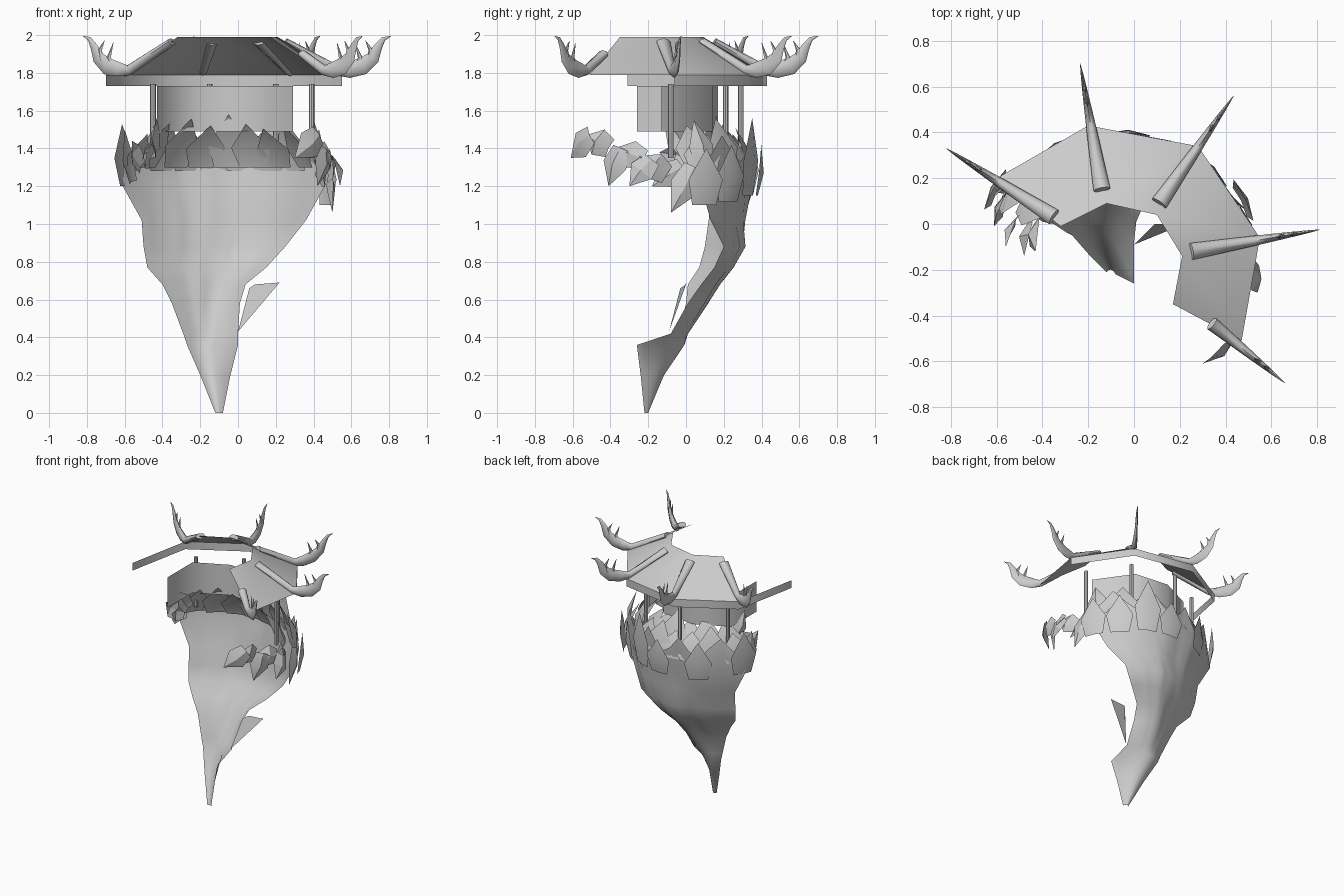
import bpy, bmesh, math, random
from mathutils import Vector

random.seed(4)
cube = bpy.data.objects.get("Cube")
if cube:
    bpy.data.objects.remove(cube, do_unlink=True)

stone = bpy.data.materials.new("grey_stone")
stone.use_nodes = True
GREY = (0.6, 0.6, 0.6, 1)
stone.diffuse_color = GREY
stone.node_tree.nodes["Principled BSDF"].inputs["Base Color"].default_value = GREY


def finish(name, bm, angle=40):
    """Turn a bmesh into a named, shaded object."""
    bmesh.ops.recalc_face_normals(bm, faces=bm.faces)
    mesh = bpy.data.meshes.new(name)
    bm.to_mesh(mesh)
    bm.free()
    obj = bpy.data.objects.new(name, mesh)
    bpy.context.collection.objects.link(obj)
    mesh.materials.append(stone)
    bpy.ops.object.select_all(action='DESELECT')
    obj.select_set(True)
    bpy.context.view_layer.objects.active = obj
    bpy.ops.object.shade_smooth_by_angle(angle=math.radians(angle))
    return obj


def loft(bm, rows, closed=False):
    """Join rows of points with quads."""
    grid = [[bm.verts.new(p) for p in row] for row in rows]
    for a, b in zip(grid, grid[1:]):
        n = len(a)
        for i in range(n if closed else n - 1):
            j = (i + 1) % n
            bm.faces.new((a[i], a[j], b[j], b[i]))
    return grid


def band(name, plan, low, high):
    """Upright sheet that follows a plan line."""
    bm = bmesh.new()
    loft(bm, [[(x, y, z) for x, y in plan] for z in (low, high)])
    return finish(name, bm, 70)


def tube(bm, path, widths, heights, side, sides=8):
    """Tapered oval tube along a path lying in one upright plane."""
    rings = []
    for i, p in enumerate(path):
        tangent = path[min(i + 1, len(path) - 1)] - path[max(i - 1, 0)]
        normal = tangent.normalized().cross(side)
        rings.append([p + widths[i] * side * math.cos(a) + heights[i] * normal * math.sin(a)
                      for a in (math.tau * k / sides for k in range(sides))])
    grid = loft(bm, rings, closed=True)
    bm.faces.new(grid[0])
    bm.faces.new(grid[-1])


def petal(bm, base, tip, width, fold):
    """Folded pointed stone leaf; fold is the bulge of its middle."""
    base, tip, fold = Vector(base), Vector(tip), Vector(fold)
    side = (tip - base).cross(fold).normalized() * width / 2
    mid = base.lerp(tip, 0.45)
    b = [bm.verts.new(base + side * k + fold * (1 - abs(k)) * 0.4) for k in (-0.7, 0, 0.7)]
    m = [bm.verts.new(mid + side * k + fold * (1 - abs(k) * 0.7)) for k in (-1, 0, 1)]
    t = bm.verts.new(tip)
    for i in (0, 1):
        bm.faces.new((b[i], b[i + 1], m[i + 1], m[i]))
        bm.faces.new((m[i], m[i + 1], t))


# Rock shell: open sections given by height, left edge, back and right edge
SECTIONS = [
    (0, (-.12, -.21), (-.1, -.2), (-.08, -.22)),
    (.2, (-.2, -.13), (-.12, -.13), (-.04, -.24)),
    (.36, (-.27, -.05), (-.13, -.03), (0, -.26)),
    (.42, (-.29, -.04), (-.13, .01), (0, -.08)),
    (.58, (-.35, 0), (-.13, .11), (.01, .01)),
    (.68, (-.4, .01), (-.12, .17), (.04, .08)),
    (.77, (-.48, .07), (-.1, .24), (.15, .15)),
    (.88, (-.5, .1), (-.09, .3), (.25, .2)),
    (1.02, (-.51, .12), (-.07, .31), (.36, .13)),
    (1.2, (-.61, .14), (-.05, .35), (.46, .08)),
    (1.36, (-.61, .12), (-.05, .37), (.49, .06)),
]


def arc(section, t):
    """Point on the curve through the three plan points of a section."""
    z, left, back, right = section
    w = ((1 - t) * (1 - 2 * t), 4 * t * (1 - t), t * (2 * t - 1))
    p = w[0] * Vector(left) + w[1] * Vector(back) + w[2] * Vector(right)
    return Vector((p.x, p.y, z))


def outward(p):
    return Vector((p.x + .05, p.y + .15, 0)).normalized()


COLUMNS = 16
rows = []
for k, section in enumerate(SECTIONS):
    row = [arc(section, i / COLUMNS) for i in range(COLUMNS + 1)]
    if 3 < k < len(SECTIONS) - 1:
        for p in row[1:-1]:
            p.y += random.uniform(-.012, .012)
    rows.append(row)
# Wide spikes along the torn rim
for i, p in enumerate(rows[-1]):
    p.z += (-.05, .03, .12, .02)[i % 4] + random.uniform(-.02, .02)
bm = bmesh.new()
loft(bm, rows)
finish("rock_shell", bm, 60)

# Two rows of crown leaves curling inward behind the rim
bm = bmesh.new()
for count, inset, low, lean in ((8, .02, 1.28, .08), (7, .1, 1.3, .13)):
    for i in range(count):
        p = arc(SECTIONS[-1], (i + .3) / (count - .4))
        out = outward(p)
        base = Vector((p.x, p.y, low)) - out * inset
        tip = base - out * lean + Vector((0, 0, random.uniform(.18, .28)))
        petal(bm, base, tip, .22, out * .035)
finish("crown_leaves", bm, 30)

# Big leaves standing off the back and sides of the rock
bm = bmesh.new()
for t, low, high in ((.02, 1.2, 1.53), (.25, 1.15, 1.45), (.52, 1.15, 1.42),
                     (.68, 1.15, 1.56), (.84, 1.12, 1.42), (.97, 1.1, 1.4)):
    p = arc(SECTIONS[-1], t)
    out = outward(p)
    petal(bm, (p.x, p.y, low), Vector((p.x, p.y, high)) + out * .03, .2, out * .03)
finish("outer_leaves", bm, 30)

# Loose leaves continuing the broken ring at the right and left
bm = bmesh.new()
LOOSE = [
    ((.46, .04, 1.3), (.5, -.08, 1.06), .16),
    ((.4, -.02, 1.3), (.46, -.18, 1.2), .15),
    ((.46, -.1, 1.26), (.5, -.25, 1.36), .15),
    ((.5, -.18, 1.34), (.54, -.3, 1.2), .14),
    ((.48, -.22, 1.34), (.42, -.38, 1.4), .15),
    ((.45, -.34, 1.4), (.42, -.41, 1.2), .15),
    ((.42, -.4, 1.4), (.4, -.53, 1.47), .15),
    ((.42, -.5, 1.47), (.3, -.61, 1.35), .16),
    ((-.55, .08, 1.22), (-.6, .04, 1.5), .16),
    ((-.5, .02, 1.3), (-.56, -.1, 1.44), .14),
    ((-.45, 0, 1.34), (-.48, -.14, 1.38), .14),
    ((-.42, 0, 1.38), (-.43, -.12, 1.56), .12),
    ((.42, .1, 1.3), (.4, .04, 1.55), .14),
]
for base, tip, width in LOOSE:
    fold = Vector((base[0], base[1] + .1, .1)).normalized() * .04
    petal(bm, base, tip, width, fold)
finish("loose_leaves", bm, 30)

# Thin shard beside the lower rock
bm = bmesh.new()
shard = [(0, -.09, .43), (.22, 0, .69), (.09, 0, .68), (.06, -.03, .66)]
bm.faces.new([bm.verts.new(p) for p in shard])
finish("rock_shard", bm)

# Drum wall and posts
WALL = [(-.43, -.26), (-.43, .05), (-.18, .17), (.1, .14), (.29, -.13)]
band("drum_wall", WALL, 1.49, 1.73)
for i, (x, y) in enumerate([(.39, -.08), (.2, .21), (-.15, .29), (-.45, .12)]):
    bm = bmesh.new()
    thick = (.015, .015)
    tube(bm, [Vector((x, y, 1.35)), Vector((x, y, 1.74))], thick, thick, Vector((1, 0, 0)))
    finish(f"post_{i + 1}", bm)

# Broken sloping roof with an eave band that overhangs on the left
INNER = [(-.32, -.01), (-.12, .09), (.1, .04), (.21, -.14), (.17, -.35)]
OUTER = [(-.6, .2), (-.2, .43), (.28, .34), (.55, -.06), (.47, -.51)]
bm = bmesh.new()
loft(bm, [[(x, y, 1.99) for x, y in INNER], [(x, y, 1.79) for x, y in OUTER]])
finish("roof", bm, 60)
band("eave_band", [(-.7, -.31)] + OUTER[:4], 1.73, 1.79)

# Ridge horns: run down each ridge, then curl up to a point with two barbs.
# The last one is broken off part way up its ridge.
HORNS = [((-.35, .03), (-.82, .33), 0), ((-.14, .15), (-.235, .7), 0),
         ((.11, .09), (.435, .56), 0), ((.25, -.12), (.81, -.025), 0),
         ((.26, -.37), (.66, -.695), .2)]
PROFILE = [(.48, 1.815), (.6, 1.815), (.73, 1.835), (.83, 1.88), (.88, 1.94), (.93, 1.98), (1, 1.995)]
HEIGHTS = (.02, .028, .042, .046, .036, .022, .012, .001)
BARBS = [((.66, 1.83), (.71, 1.88), (.66, 1.96)), ((.79, 1.86), (.81, 1.92), (.76, 1.97))]
for i, (start, end, broken) in enumerate(HORNS):
    a, b = Vector(start), Vector(end)
    run = (b - a).normalized()
    side = Vector((-run.y, run.x, 0))

    def place(points):
        return [Vector((*a.lerp(b, t), z)) for t, z in points]

    path = [(broken, 1.965 - .31 * broken)] + PROFILE
    widths = [.036 * (1 - t) ** .8 + .001 for t, z in path]
    bm = bmesh.new()
    tube(bm, place(path), widths, HEIGHTS, side)
    for barb in BARBS:
        tube(bm, place(barb), (.012, .008, .001), (.018, .013, .001), side, 5)
    finish(f"ridge_horn_{i + 1}", bm, 50)
